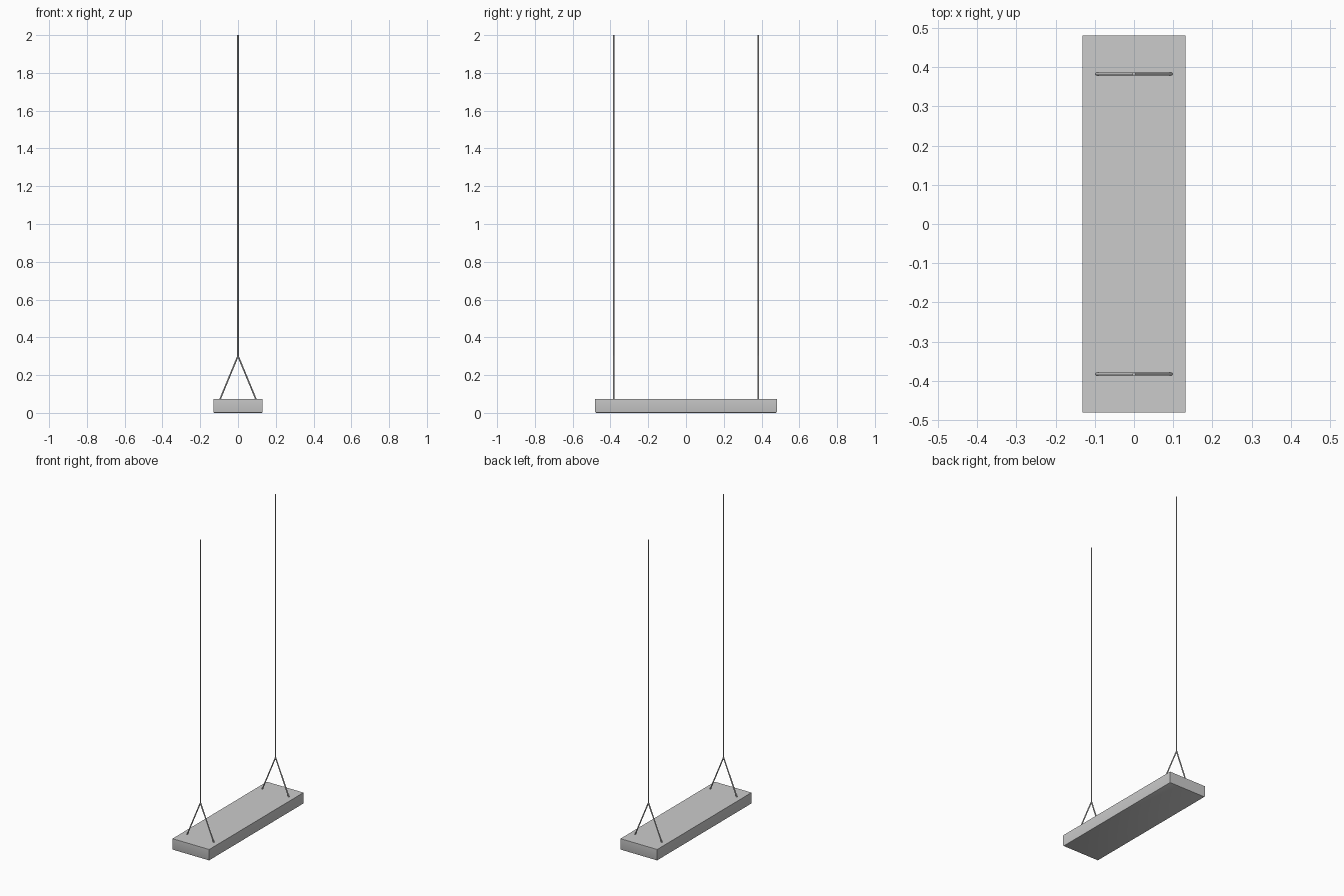
import bpy, bmesh
from mathutils import Vector

if "Cube" in bpy.data.objects:
    bpy.data.objects.remove(bpy.data.objects["Cube"])

SEAT_TOP = 0.073
ROPE_R = 0.004


def link(name, bm):
    mesh = bpy.data.meshes.new(name)
    bm.to_mesh(mesh)
    bm.free()
    obj = bpy.data.objects.new(name, mesh)
    bpy.context.collection.objects.link(obj)
    return obj


def rod(name, a, b, sides=8):
    a, b = Vector(a), Vector(b)
    d = b - a
    bm = bmesh.new()
    bmesh.ops.create_cone(bm, cap_ends=True, segments=sides, radius1=ROPE_R,
                          radius2=ROPE_R, depth=d.length)
    obj = link(name, bm)
    obj.location = (a + b) / 2
    obj.rotation_euler = d.to_track_quat('Z', 'Y').to_euler()
    for p in obj.data.polygons:
        p.use_smooth = len(p.vertices) == 4
    return obj


# Seat plank: crisp top, slightly eased lower edges
bm = bmesh.new()
bmesh.ops.create_cube(bm, size=1)
bmesh.ops.scale(bm, vec=(0.262, 0.962, SEAT_TOP), verts=bm.verts)
bmesh.ops.translate(bm, vec=(0, 0, SEAT_TOP / 2), verts=bm.verts)
low = [e for e in bm.edges if all(v.co.z < 0.01 for v in e.verts)]
bmesh.ops.bevel(bm, geom=low, offset=0.006, segments=2, profile=0.5,
                affect='EDGES')
seat = link("seat", bm)
seat.data.shade_smooth()
bpy.context.view_layer.objects.active = seat
seat.select_set(True)
bpy.ops.object.shade_smooth_by_angle()

# Ropes: one long hanging rope and a two-legged bridle at each end
for side, y in (("front", -0.383), ("back", 0.383)):
    rod(f"{side}_rope", (0, y, 0.297), (0, y, 2.0))
    for leg, s in (("left", -1), ("right", 1)):
        rod(f"{side}_{leg}_bridle", (s * 0.098, y, SEAT_TOP - 0.008),
            (0, y, 0.302))
